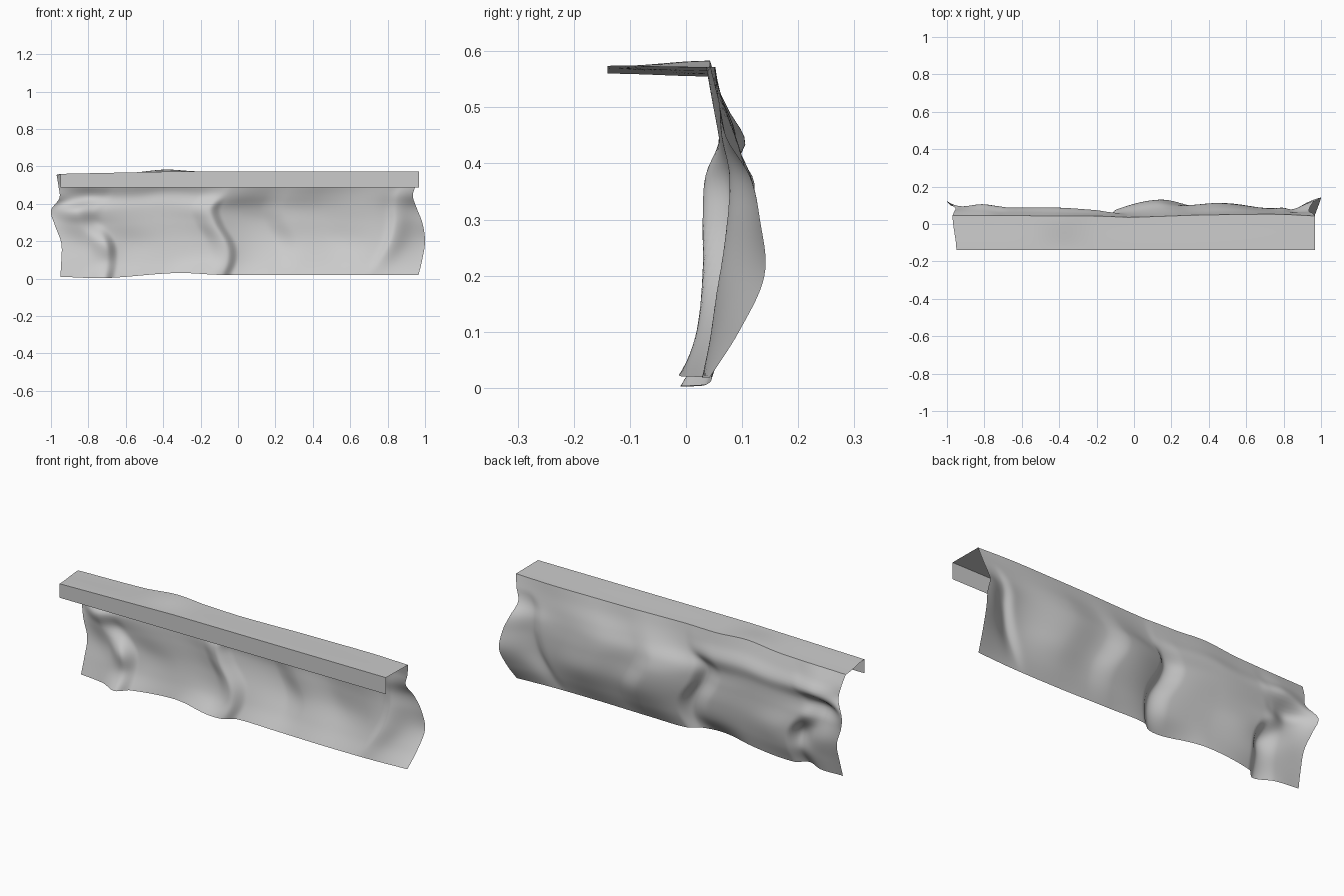
import bpy, bmesh, math

if "Cube" in bpy.data.objects:
    bpy.data.objects.remove(bpy.data.objects["Cube"])

# Depth (y) of the hanging cloth at a few x stations, listed from hem to top
LEVELS = [0.0, 0.15, 0.33, 0.51, 0.65, 0.77, 0.89, 1.0]
FOLDS = [
    (-1.00, [.040, .060, .085, .100, .122, .085, .070, .045]),
    (-0.86, [.030, .050, .065, .060, .045, .105, .075, .045]),
    (-0.76, [-.010, .035, .030, .080, .060, .095, .065, .045]),
    (-0.70, [.035, .070, .085, .080, .070, .088, .065, .045]),
    (-0.45, [.040, .060, .075, .078, .080, .088, .062, .043]),
    (-0.22, [-.010, .040, .060, .065, .065, .075, .055, .042]),
    (-0.11, [-.003, .020, .030, .030, .035, .060, .050, .038]),
    (-0.05, [.035, .065, .085, .082, .075, .060, .047, .036]),
    (0.16, [.035, .080, .120, .130, .115, .085, .060, .042]),
    (0.30, [.032, .065, .095, .100, .098, .080, .060, .047]),
    (0.50, [.028, .068, .105, .112, .108, .090, .066, .050]),
    (0.78, [.030, .058, .078, .085, .082, .072, .060, .052]),
    (1.00, [.042, .095, .140, .132, .115, .075, .058, .043]),
]
LEFT = [-.95, -.945, -.945, -.98, -1.0, -.955, -.96, -.97]
RIGHT = [.965, .985, 1.0, .985, .955, .935, .955, .968]
NX, NZ, NTOP = 200, 40, 12
LIP_Y, LIP_Z = -0.14, 0.486


def smooth(pts, t):
    """Catmull-Rom through (position, value) pairs."""
    n = len(pts)
    i = 0
    while i < n - 2 and t > pts[i + 1][0]:
        i += 1
    (x0, a), (x1, b) = pts[i], pts[i + 1]
    h = x1 - x0
    u = min(max((t - x0) / h, 0), 1)
    ma = (b - pts[i - 1][1]) / (x1 - pts[i - 1][0]) if i else (b - a) / h
    mb = (pts[i + 2][1] - a) / (pts[i + 2][0] - x0) if i < n - 2 else (b - a) / h
    return (a * (2*u**3 - 3*u*u + 1) + b * (3*u*u - 2*u**3)
            + h * (ma * (u**3 - 2*u*u + u) + mb * (u**3 - u*u)))


def hem_z(s):
    return smooth([(-1, .01), (-.75, .003), (-.35, .03), (-.1, .02), (1, .018)], s)


def top_z(s):
    return smooth([(-1, .555), (-.6, .565), (-.4, .583), (-.2, .572), (1, .572)], s)


def front_z(s):
    return .560 + .014 * min(1, (s + 1) / .7)


def cloth_point(s, v):
    # Main folds meander sideways with height
    q = s - .03 * math.sin(8 * v + .3) * (1 - s * s)
    y = smooth([(l, smooth([(x, f[k]) for x, f in FOLDS], q))
                for k, l in enumerate(LEVELS)], v)
    # Diagonal crease where the right end flares into a flap
    d = s - (.74 + .23 * v)
    fade = max(0, math.sin(math.pi * min(1, v / .88))) if v < .88 else 0
    y -= .024 * fade * math.exp(-(d / (.035 if d < 0 else .07)) ** 2)
    l = smooth(list(zip(LEVELS, LEFT)), v)
    r = smooth(list(zip(LEVELS, RIGHT)), v)
    x = l + (r - l) * (s + 1) / 2
    return x, y, hem_z(s) + (top_z(s) - hem_z(s)) * v


def top_point(s, t):
    # t = 0 at the back bend, 1 at the front edge
    x, y, z = cloth_point(s, 1)
    fx = -.95 + (s + 1) / 2 * 1.917
    e = t * t * (3 - 2 * t)
    return x + (fx - x) * e, y + (LIP_Y - y) * t, z + (front_z(s) - z) * e


def sheet(name, rows):
    bm = bmesh.new()
    g = [[bm.verts.new(p) for p in row] for row in rows]
    for a, b in zip(g, g[1:]):
        for i in range(len(a) - 1):
            bm.faces.new((a[i], a[i + 1], b[i + 1], b[i]))
    me = bpy.data.meshes.new(name)
    bm.to_mesh(me)
    bm.free()
    ob = bpy.data.objects.new(name, me)
    bpy.context.collection.objects.link(ob)
    bpy.ops.object.select_all(action='DESELECT')
    ob.select_set(True)
    bpy.context.view_layer.objects.active = ob
    bpy.ops.object.shade_smooth_by_angle(angle=math.radians(40))
    return ob


S = [-1 + 2 * i / NX for i in range(NX + 1)]

# Hanging back drape, flat top cover and short front lip in one sheet
rows = [[cloth_point(s, j / NZ) for s in S] for j in range(NZ + 1)]
rows += [[top_point(s, j / NTOP) for s in S] for j in range(1, NTOP + 1)]
rows.append([(top_point(s, 1)[0], LIP_Y, LIP_Z) for s in S])
sheet("draped_cloth", rows)
